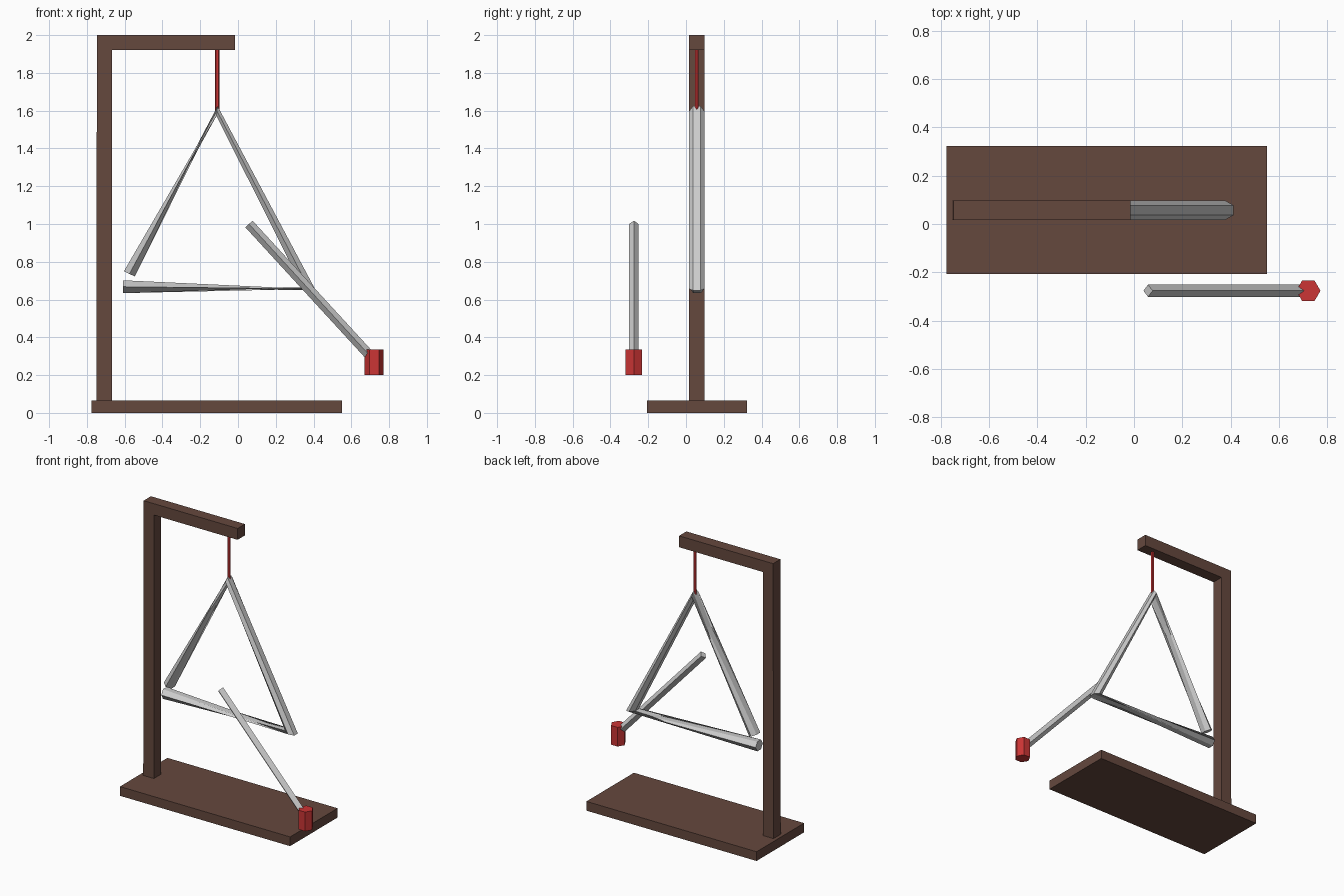
import bpy, bmesh, math
from mathutils import Vector

if "Cube" in bpy.data.objects:
    bpy.data.objects.remove(bpy.data.objects["Cube"])


def material(name, rgb):
    m = bpy.data.materials.new(name)
    m.diffuse_color = (*rgb, 1)
    m.use_nodes = True
    m.node_tree.nodes["Principled BSDF"].inputs["Base Color"].default_value = m.diffuse_color
    return m


WOOD = material("dark_wood", (0.13, 0.065, 0.048))
RED = material("red", (0.6, 0.035, 0.035))


def finish(name, bm, mat=None):
    bmesh.ops.recalc_face_normals(bm, faces=bm.faces)
    me = bpy.data.meshes.new(name)
    bm.to_mesh(me)
    bm.free()
    ob = bpy.data.objects.new(name, me)
    bpy.context.collection.objects.link(ob)
    if mat:
        me.materials.append(mat)
    return ob


def loft(name, rings, mat=None):
    """Skin a list of closed rings and cap both ends."""
    bm = bmesh.new()
    loops = [[bm.verts.new(p) for p in r] for r in rings]
    n = len(loops[0])
    for a, b in zip(loops, loops[1:]):
        for i in range(n):
            j = (i + 1) % n
            bm.faces.new((a[i], a[j], b[j], b[i]))
    bm.faces.new(loops[0][::-1])
    bm.faces.new(loops[-1])
    return finish(name, bm, mat)


def ring(center, u, v, sides):
    """Polygon around center; u and v are the two radius vectors."""
    c, u, v = Vector(center), Vector(u), Vector(v)
    return [c + u * math.cos(math.tau * i / sides) + v * math.sin(math.tau * i / sides)
            for i in range(sides)]


def profile_y(name, pts, y0, y1, mat):
    return loft(name, [[(x, y, z) for x, z in pts] for y in (y0, y1)], mat)


# Wooden base and L-shaped stand
profile_y("base", [(-0.775, 0), (0.55, 0), (0.55, 0.065), (-0.775, 0.065)],
          -0.206, 0.322, WOOD)
profile_y("stand", [(-0.75, 0.06), (-0.667, 0.06), (-0.667, 1.92), (-0.015, 1.92),
                    (-0.015, 2.0), (-0.747, 2.0)], 0.017, 0.098, WOOD)

# Cord from the arm
Y = 0.057
loft("cord", [ring((-0.11, Y, z), (0.011, 0, 0), (0, 0.011, 0), 6) for z in (1.6, 1.925)], RED)

# Open triangle: one bent bar whose sections flip along the left and bottom sides
S = 0.866
sections = [  # center x, z and half-width vector in the xz plane
    (-0.575, 0.736, -0.029, 0.014),
    (-0.111, 1.598, -0.003, -0.026),
    (0.377, 0.656, -0.035, 0.008),
    (-0.61, 0.668, 0.0, -0.034),
]
loft("triangle_bar", [ring((x, Y, z), (0, 0.04, 0), (dx / S, 0, dz / S), 6)
                      for x, z, dx, dz in sections])

# Striker: diamond-section rod with a red hexagonal handle
top, end = Vector((0.058, -0.276, 1.0)), Vector((0.71, -0.276, 0.29))
d = (end - top).normalized()
side = Vector((0, 1, 0)).cross(d) * 0.026
loft("striker_rod", [ring(p, (0, 0.025, 0), side, 4) for p in (top, end)])
loft("striker_handle", [ring((0.721, -0.276, z), (0.05, 0, 0), (0, 0.05, 0), 6)
                        for z in (0.2, 0.335)], RED)
